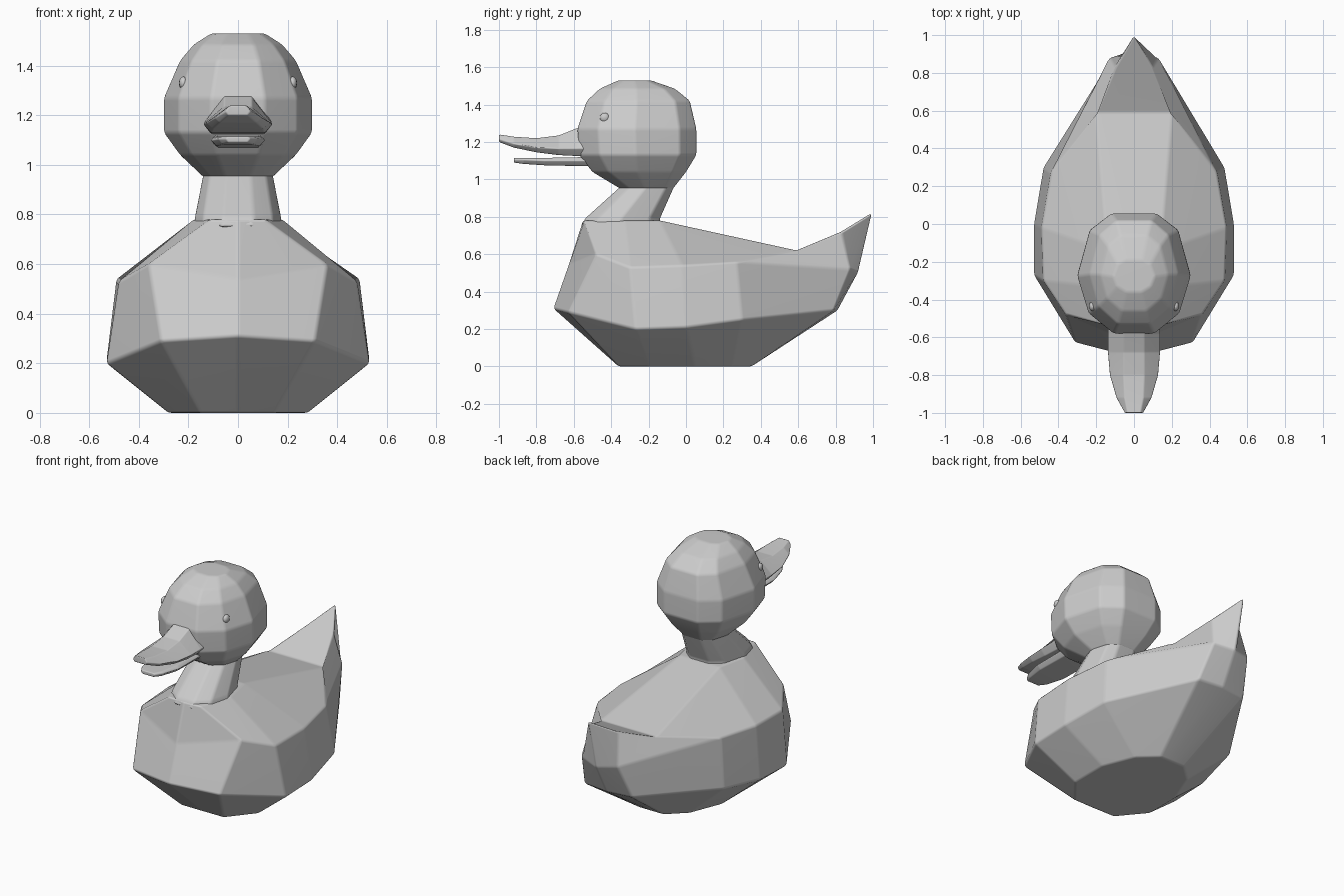
import bpy, bmesh

if "Cube" in bpy.data.objects:
    bpy.data.objects.remove(bpy.data.objects["Cube"])

grey = bpy.data.materials.new("plain grey")
grey.diffuse_color = (0.6, 0.6, 0.6, 1)
grey.use_nodes = True
grey.node_tree.nodes["Principled BSDF"].inputs["Base Color"].default_value = grey.diffuse_color


def full_ring(half):
    """Mirror a front-to-back half outline into a closed ring."""
    return half + [(-x, y, z) for x, y, z in reversed(half) if x > 0]


def loft(name, halves, caps=None, bevel=0.012):
    """Skin mirrored rings; caps lists half-ring index ranges for the top faces."""
    bm = bmesh.new()
    rings = [[bm.verts.new(p) for p in full_ring(h)] for h in halves]
    n = len(rings[0])
    for a, b in zip(rings, rings[1:]):
        for i in range(n):
            j = (i + 1) % n
            bm.faces.new((a[i], a[j], b[j], b[i]))
    bm.faces.new(rings[0])
    top = rings[-1]
    for ids in caps or [range(n)]:
        bm.faces.new([top[i] for i in ids])
    bmesh.ops.recalc_face_normals(bm, faces=bm.faces)
    me = bpy.data.meshes.new(name)
    bm.to_mesh(me)
    bm.free()
    me.materials.append(grey)
    ob = bpy.data.objects.new(name, me)
    bpy.context.collection.objects.link(ob)
    me.shade_smooth()
    # Softened facet edges
    m = ob.modifiers.new("soft edges", 'BEVEL')
    m.width, m.segments, m.limit_method = bevel, 2, 'ANGLE'
    m.angle_limit = 0.12
    ob.modifiers.new("flat facets", 'WEIGHTED_NORMAL')
    return ob


# Body: keel, rim, shoulder and back outlines, each from breast to tail
keel = [(0, -.36, 0), (.15, -.36, 0), (.28, -.2, 0), (.28, .05, 0),
        (.2, .25, 0), (.09, .35, 0), (0, .35, 0)]
rim = [(0, -.71, .31), (.31, -.63, .29), (.53, -.27, .2), (.53, 0, .21),
       (.48, .3, .25), (.17, .79, .3), (0, .81, .3)]
shoulder = [(0, -.63, .54), (.36, -.48, .6), (.48, -.3, .53), (.49, -.02, .54),
            (.44, .27, .56), (.13, .88, .52), (0, .92, .5)]
back = [(0, -.55, .78), (.11, -.55, .78), (.18, -.33, .78), (.14, -.14, .78),
        (.2, .59, .62), (.1, .83, .72), (0, 1, .825)]
loft("body", [keel, rim, shoulder, back],
     caps=[(0, 1, 2, 3, 9, 10, 11), (3, 4, 8, 9), (4, 5, 6, 7, 8)])


# Neck and head: height, front y, back y, half width
def oval(z, front, rear, w):
    d = rear - front
    return [(w * fx, front + d * fy, z) for fx, fy in
            ((.36, 0), (.8, .17), (1, .48), (.78, .86), (.4, 1))]


loft("neck", [oval(.75, -.56, -.14, .18), oval(.79, -.54, -.14, .175),
              oval(.97, -.34, -.06, .14)])
loft("head", [oval(*r) for r in (
    (.95, -.35, -.07, .14), (1.04, -.5, 0, .235), (1.13, -.57, .055, .3),
    (1.27, -.58, .055, .3), (1.42, -.53, .02, .235), (1.485, -.46, -.06, .18),
    (1.53, -.36, -.19, .11))])


# Bill halves: y, top half width, edge half width, top z, edge z, bottom z
def bill_section(y, t, w, top, edge, low):
    return [(t, y, top), (w, y, edge), (w * .78, y, low)]


loft("upper_bill", [bill_section(*s) for s in (
    (-.5, .055, .14, 1.31, 1.165, 1.125), (-.58, .055, .14, 1.275, 1.165, 1.125),
    (-.68, .055, .14, 1.235, 1.165, 1.13), (-.8, .055, .13, 1.22, 1.17, 1.145),
    (-.92, .05, .095, 1.228, 1.19, 1.17), (-1, .035, .05, 1.24, 1.215, 1.2))], bevel=.006)
loft("lower_bill", [bill_section(*s) for s in (
    (-.5, .09, .11, 1.12, 1.1, 1.07), (-.75, .09, .11, 1.115, 1.1, 1.075),
    (-.87, .065, .08, 1.115, 1.105, 1.083), (-.92, .04, .05, 1.115, 1.105, 1.09))], bevel=.006)

# Eyes
for side, label in ((1, "left"), (-1, "right")):
    bpy.ops.mesh.primitive_uv_sphere_add(segments=12, ring_count=8, radius=.026,
                                         location=(side * .22, -.435, 1.33))
    eye = bpy.context.object
    eye.name = label + "_eye"
    eye.scale.x = .7
    eye.data.materials.append(grey)
    bpy.ops.object.shade_smooth()
